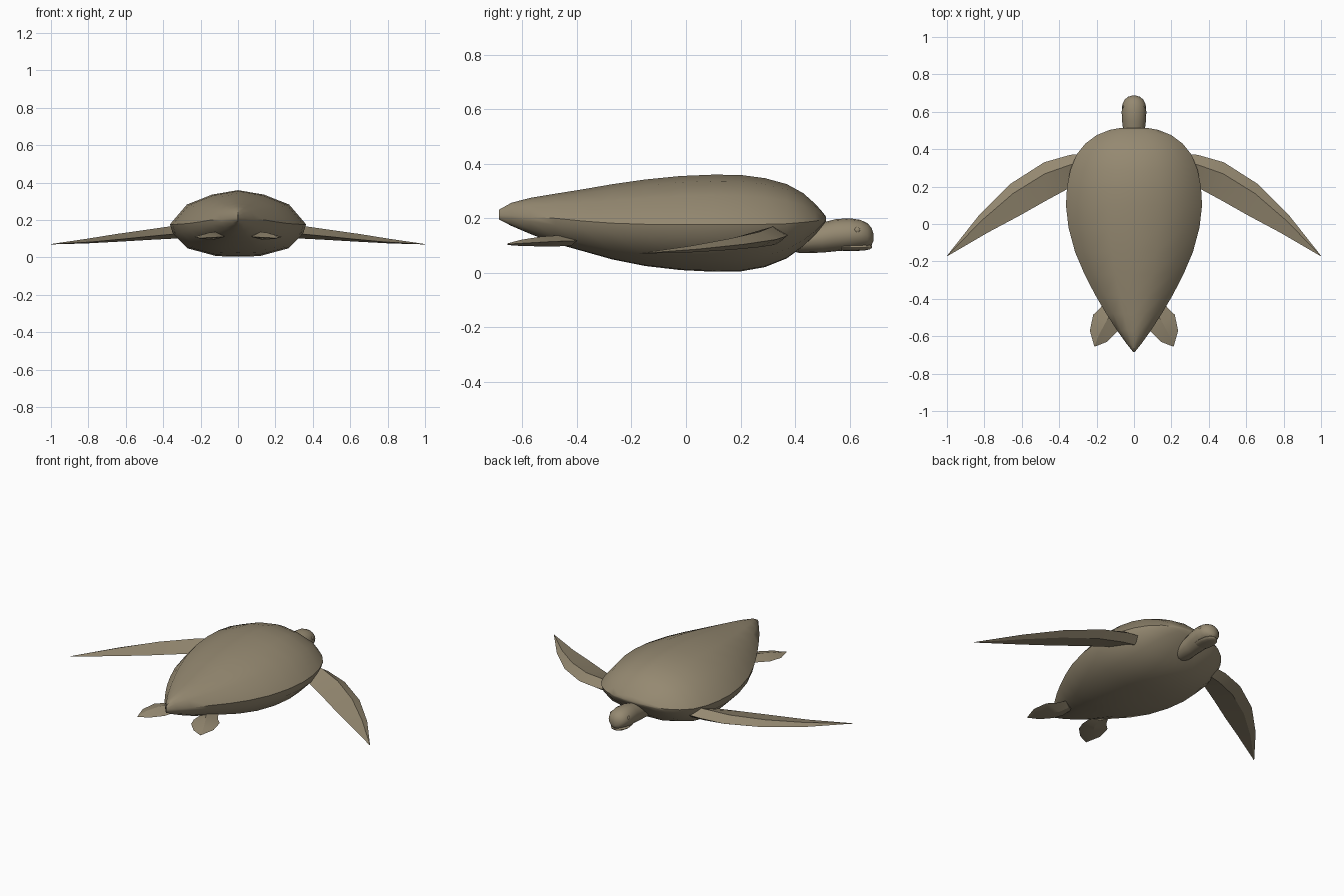
import bpy, bmesh, math

cube = bpy.data.objects.get("Cube")
if cube:
    bpy.data.objects.remove(cube)

skin = bpy.data.materials.new("olive tan")
skin.use_nodes = True
COLOUR = (0.30, 0.25, 0.165, 1)
skin.diffuse_color = COLOUR
bsdf = next(n for n in skin.node_tree.nodes if n.type == 'BSDF_PRINCIPLED')
bsdf.inputs["Base Color"].default_value = COLOUR
bsdf.inputs["Roughness"].default_value = 0.8


def loft(name, rings, angle):
    """Skin a list of equal-length rings of points and cap both ends."""
    bm = bmesh.new()
    loops = [[bm.verts.new(p) for p in ring] for ring in rings]
    n = len(loops[0])
    for a, b in zip(loops, loops[1:]):
        for i in range(n):
            j = (i + 1) % n
            bm.faces.new((a[i], a[j], b[j], b[i]))
    bm.faces.new(loops[0])
    bm.faces.new(loops[-1])
    bmesh.ops.remove_doubles(bm, verts=bm.verts, dist=0.0005)
    bmesh.ops.recalc_face_normals(bm, faces=bm.faces)
    mesh = bpy.data.meshes.new(name)
    bm.to_mesh(mesh)
    bm.free()
    mesh.materials.append(skin)
    obj = bpy.data.objects.new(name, mesh)
    bpy.context.collection.objects.link(obj)
    bpy.ops.object.select_all(action='DESELECT')
    obj.select_set(True)
    bpy.context.view_layer.objects.active = obj
    bpy.ops.object.shade_smooth_by_angle(angle=math.radians(angle))
    return obj


# Shell: a faceted half section, mirrored and scaled at each station
HALF = [(0, 1), (.38, .87), (.75, .58), (1, 0), (.96, -.27), (.74, -.74), (.32, -.98), (0, -1)]
SECTION = HALF + [(-x, z) for x, z in HALF[-2:0:-1]]


def shell_ring(y, width, top, rim, bottom):
    return [(x * width, y, rim + z * ((top - rim) if z > 0 else (rim - bottom)))
            for x, z in SECTION]


# y, half width, top, rim height, bottom
shell_stations = [
    (-.685, .004, .232, .21, .195), (-.64, .04, .257, .21, .172),
    (-.57, .09, .275, .205, .142), (-.48, .148, .29, .20, .108),
    (-.38, .207, .306, .19, .08), (-.27, .264, .325, .182, .049),
    (-.15, .315, .342, .178, .025), (-.02, .35, .355, .177, .01),
    (.1, .364, .36, .177, .004), (.2, .358, .359, .177, .005),
    (.29, .34, .347, .178, .021), (.37, .308, .325, .18, .053),
    (.43, .26, .292, .185, .097), (.475, .2, .252, .19, .14),
    (.503, .13, .22, .195, .175), (.514, .07, .205, .197, .19)]
loft("shell", [shell_ring(*s) for s in shell_stations], 38)


def oval_ring(y, width, top, bottom, sides=16):
    mid, h = (top + bottom) / 2, (top - bottom) / 2
    return [(width * math.cos(t), y, mid + h * math.sin(t))
            for t in (2 * math.pi * i / sides for i in range(sides))]


# Head and neck, with a slim lower jaw under the mouth line
head_stations = [
    (.36, .045, .14, .085), (.42, .055, .165, .072), (.5, .057, .184, .074),
    (.55, .064, .197, .079), (.6, .066, .2, .083), (.64, .062, .194, .09),
    (.665, .05, .182, .094), (.68, .032, .166, .1), (.687, .01, .145, .115)]
loft("head", [oval_ring(*s) for s in head_stations], 50)
jaw_stations = [(.57, .045, .11, .081), (.62, .05, .106, .08), (.655, .042, .105, .082),
                (.675, .026, .103, .086), (.682, .008, .099, .092)]
loft("lower_jaw", [oval_ring(*s) for s in jaw_stations], 50)


# Flippers: thin wedge sections between a leading and a trailing edge
def flipper(name, side, stations, ridge):
    rings = []
    for (ax, ay), (bx, by), z, h in stations:
        rx, ry = ax + (bx - ax) * ridge, ay + (by - ay) * ridge
        rings.append([(side * ax, ay, z), (side * rx, ry, z + h),
                      (side * bx, by, z - h * .3), (side * rx, ry, z - h)])
    return loft(name, rings, 25)


front_flipper = [((.24, .375), (.24, .24), .14, .034), ((.34, .37), (.35, .19), .135, .034),
                 ((.48, .33), (.47, .125), .122, .028), ((.66, .215), (.615, .043), .105, .021),
                 ((.83, .045), (.78, -.045), .087, .012), ((1, -.17), (.998, -.172), .071, .001)]
rear_flipper = [((.15, -.40), (.07, -.44), .118, .018), ((.18, -.45), (.07, -.52), .116, .02),
                ((.218, -.485), (.09, -.575), .115, .018), ((.236, -.57), (.145, -.63), .11, .012),
                ((.212, -.655), (.208, -.655), .105, .003)]

for label, side in (("left", 1), ("right", -1)):
    flipper(label + "_front_flipper", side, front_flipper, .3)
    flipper(label + "_rear_flipper", side, rear_flipper, .5)
    # Small bulging eye
    bpy.ops.mesh.primitive_uv_sphere_add(segments=12, ring_count=8, radius=.011,
                                         location=(side * .057, .628, .157))
    eye = bpy.context.object
    eye.name = label + "_eye"
    eye.scale.x = .6
    eye.data.materials.append(skin)
    bpy.ops.object.shade_smooth()
